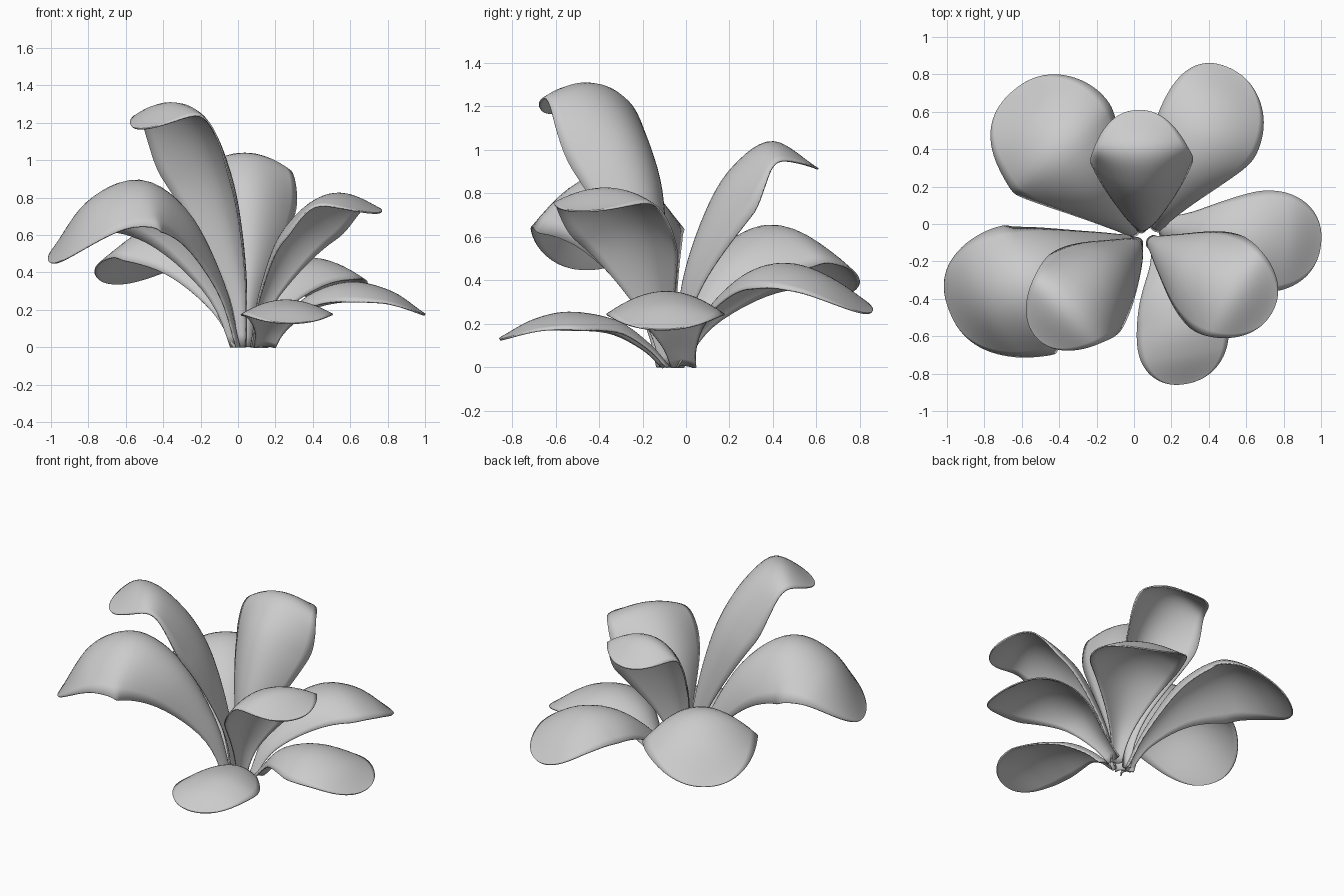
import bpy, math
from mathutils import Vector

if "Cube" in bpy.data.objects:
    bpy.data.objects.remove(bpy.data.objects["Cube"])

NU, NS = 40, 16  # steps along and across each leaf


def spine_curve(pts, n=24):
    """Smooth curve through the points, returned as sampler by arc length."""
    p = [Vector(q) for q in pts]
    p = [2 * p[0] - p[1]] + p + [2 * p[-1] - p[-2]]
    out = []
    for i in range(1, len(p) - 2):
        a, b, c, d = p[i - 1:i + 3]
        for k in range(n):
            t = k / n
            out.append(0.5 * (2 * b + (c - a) * t + (2 * a - 5 * b + 4 * c - d) * t * t
                              + (3 * b - a - 3 * c + d) * t ** 3))
    out.append(p[-2])
    lens = [0.0]
    for a, b in zip(out, out[1:]):
        lens.append(lens[-1] + (b - a).length)

    def at(t):
        s = max(0, min(1, t)) * lens[-1]
        for i in range(len(out) - 1):
            if s <= lens[i + 1]:
                return out[i].lerp(out[i + 1], (s - lens[i]) / (lens[i + 1] - lens[i]))
        return out[-1]
    return at


def leaf_width(t, base, peak=0.68):
    if t < peak:
        k = t / peak
        return base + (1 - base) * k * k * (3 - 2 * k)
    return max(0.0, 1 - ((t - peak) / (1 - peak)) ** 2.3) ** (1 / 2.1)


def leaf(name, pts, half, cup, base=0.13):
    """Paddle leaf: narrow channel at the base, broad drooping blade at the tip."""
    at = spine_curve(pts)
    d = Vector(pts[-1]) - Vector(pts[0])
    side = Vector((d.y, -d.x, 0)).normalized()
    verts, faces = [], []
    for i in range(NU + 1):
        t = math.sin(i / NU * math.pi / 2)
        c = at(t)
        # averaged direction keeps the drooping edges from bunching up
        tan = sum(((at(t + h) - at(t - h)).normalized() for h in (.05, .1, .2, .3)), Vector())
        nrm = side.cross(tan).normalized()
        w = max(half * leaf_width(t, base), 0.002)
        droop = cup * w * (1 - max(0.0, (t - .58) / .42) ** 1.4)  # flattens at the tip
        for j in range(NS + 1):
            s = 2 * j / NS - 1
            v = c + side * w * s - nrm * droop * s * s
            v.z = max(v.z, 0.0)
            verts.append(v)
    r = NS + 1
    for i in range(NU):
        for j in range(NS):
            a = i * r + j
            faces.append((a, a + 1, a + r + 1, a + r))
    me = bpy.data.meshes.new(name)
    me.from_pydata(verts, [], faces)
    me.polygons.foreach_set("use_smooth", [True] * len(me.polygons))
    ob = bpy.data.objects.new(name, me)
    bpy.context.collection.objects.link(ob)
    m = ob.modifiers.new("thickness", 'SOLIDIFY')
    m.thickness = 0.008
    m.offset = -1


# tall leaves
leaf("leaf_tall_front_left", [(.04, -.08, .0), (.02, -.11, .4), (-.08, -.19, .88),
     (-.21, -.32, 1.18), (-.36, -.46, 1.31), (-.52, -.61, 1.17)], .28, .65)
leaf("leaf_tall_back", [(.04, -.05, .0), (.05, -.02, .38), (.05, .09, .72),
     (.045, .22, .93), (.035, .4, 1.04), (.02, .61, .915)], .275, .75)
# middle leaves
leaf("leaf_left", [(.01, -.08, .0), (-.08, -.12, .35), (-.27, -.22, .72),
     (-.52, -.34, .895), (-.79, -.42, .78), (-.99, -.46, .45)], .37, .78)
leaf("leaf_front_right", [(.07, -.08, .0), (.13, -.12, .3), (.28, -.21, .64),
     (.52, -.36, .825), (.735, -.48, .72)], .285, .5)
leaf("leaf_back_left", [(.02, -.06, .0), (-.06, .02, .25), (-.19, .18, .52),
     (-.37, .38, .655), (-.51, .56, .56), (-.65, .71, .34)], .35, .55)
# low leaves
leaf("leaf_back_right", [(.11, -.04, .0), (.16, .07, .22), (.27, .27, .42),
     (.38, .46, .48), (.46, .65, .41), (.51, .835, .25)], .285, .42)
leaf("leaf_right", [(.13, -.01, .01), (.23, -.03, .13), (.38, -.06, .28),
     (.6, -.09, .35), (.82, -.1, .3), (1.0, -.11, .175)], .275, .4, .22)
leaf("leaf_front", [(.14, -.08, .01), (.17, -.17, .11), (.2, -.32, .215),
     (.255, -.53, .255), (.27, -.7, .22), (.28, -.855, .13)], .25, .34, .25)
